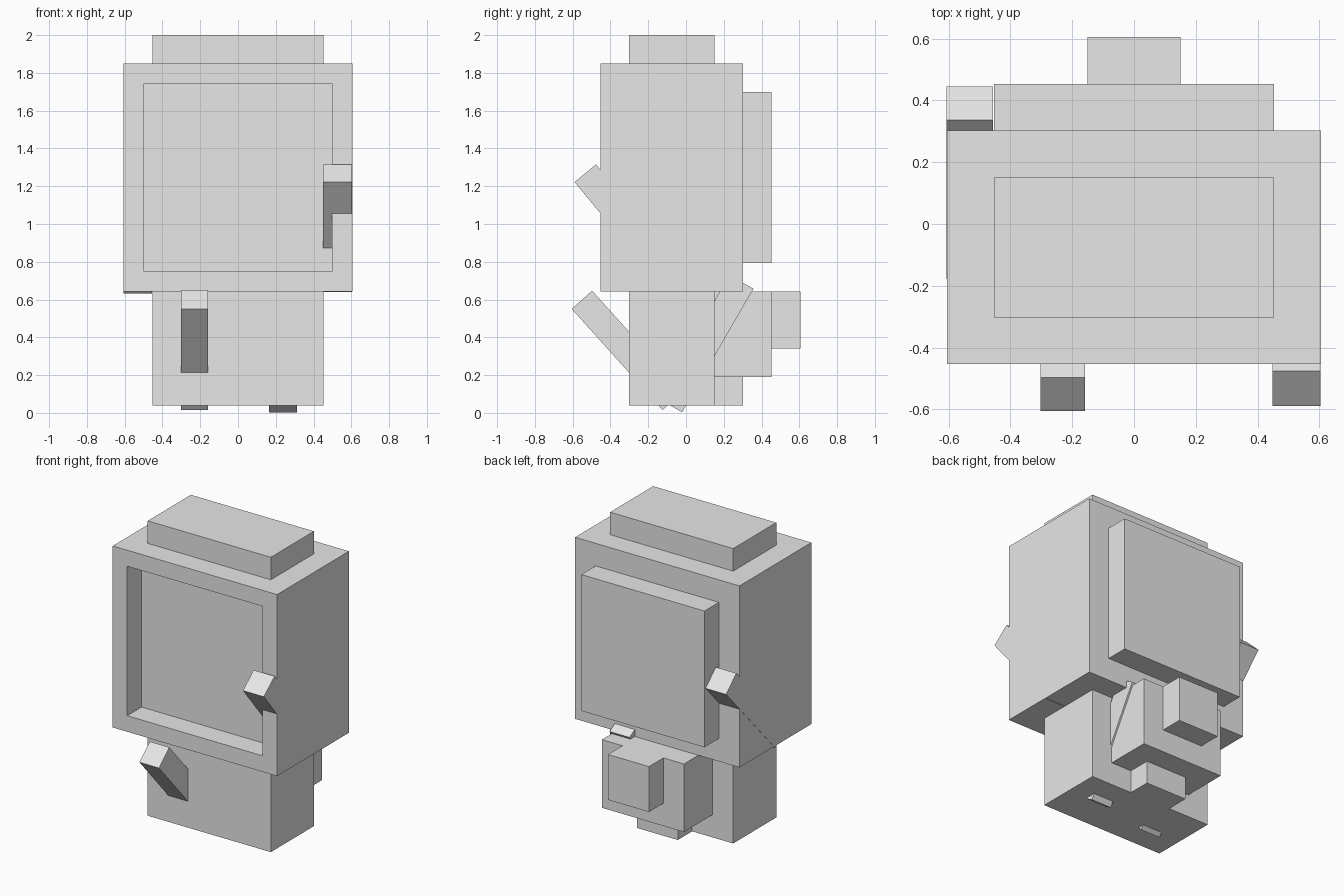
import bpy, bmesh, math
from mathutils import Vector

if "Cube" in bpy.data.objects:
    bpy.data.objects.remove(bpy.data.objects["Cube"])

grey = bpy.data.materials.new("light_grey")
grey.diffuse_color = (0.8, 0.8, 0.8, 1)
grey.use_nodes = True
grey.node_tree.nodes["Principled BSDF"].inputs["Base Color"].default_value = grey.diffuse_color


def finish(name, bm):
    bmesh.ops.recalc_face_normals(bm, faces=bm.faces)
    mesh = bpy.data.meshes.new(name)
    bm.to_mesh(mesh)
    bm.free()
    mesh.materials.append(grey)
    obj = bpy.data.objects.new(name, mesh)
    bpy.context.collection.objects.link(obj)
    return obj


def box_mesh(x, y, z):
    """Box spanning the given (low, high) ranges."""
    bm = bmesh.new()
    bmesh.ops.create_cube(bm, size=1)
    for v in bm.verts:
        v.co = [r[0] if c < 0 else r[1] for c, r in zip(v.co, (x, y, z))]
    return bm


def box(name, x, y, z):
    return finish(name, box_mesh(x, y, z))


def limb(name, x, outer, angle, side, length=0.755, width=0.147):
    """Tilted square bar: outer is the (y, z) of its lower top corner, side is
    the y direction it leans out to, angle is its elevation in degrees."""
    a = math.radians(angle)
    down = Vector((-side * math.cos(a), -math.sin(a))) * length
    across = Vector((-side * math.sin(a), math.cos(a))) * width
    o = Vector(outer)
    bm = bmesh.new()
    ring = [bm.verts.new((x[0], *p)) for p in (o, o + across, o + across + down, o + down)]
    face = bm.faces.new(ring)
    ext = bmesh.ops.extrude_face_region(bm, geom=[face])
    for v in ext["geom"]:
        if isinstance(v, bmesh.types.BMVert):
            v.co.x = x[1]
    return finish(name, bm)


# head with a recessed square face opening
bm = box_mesh((-0.605, 0.605), (-0.453, 0.302), (0.642, 1.85))
bm.normal_update()
front = min(bm.faces, key=lambda f: f.calc_center_median().y)
bmesh.ops.inset_region(bm, faces=[front], thickness=0.151)
ext = bmesh.ops.extrude_discrete_faces(bm, faces=[front])
for v in ext["faces"][0].verts:
    v.co.y += 0.151
finish("head", bm)

# crown and back-of-head panel
box("head_top", (-0.453, 0.453), (-0.302, 0.151), (1.85, 2.0))
box("head_back", (-0.453, 0.453), (0.302, 0.453), (0.793, 1.70))

# body, backpack and lower block
box("body", (-0.453, 0.453), (-0.302, 0.151), (0.038, 0.642))
box("backpack", (-0.302, 0.302), (0.151, 0.453), (0.189, 0.642))
box("backpack_pouch", (-0.151, 0.151), (0.453, 0.605), (0.34, 0.642))
box("rear_block", (-0.151, 0.151), (0.151, 0.302), (0.038, 0.189))

# swinging arms and legs
limb("right_arm", (0.449, 0.603), (-0.59, 1.222), 50.5, -1)
limb("left_arm", (-0.607, -0.456), (0.445, 1.183), 47, 1)
limb("left_leg", (-0.302, -0.158), (-0.605, 0.55), 48, -1, 0.719, 0.145)
limb("right_leg", (0.165, 0.313), (0.357, 0.657), 60, 1)
